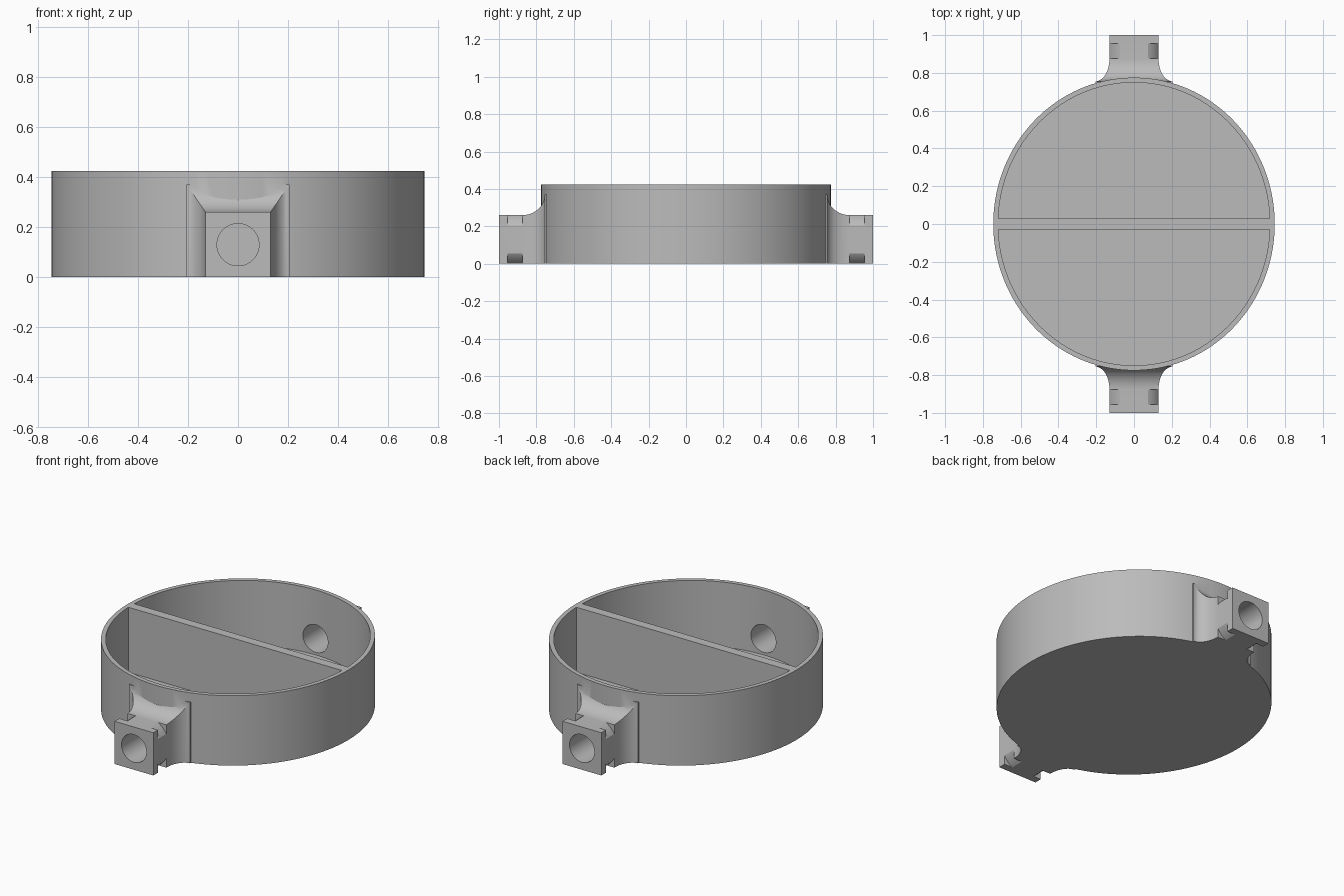
import bpy, bmesh
from math import sin, cos, pi, asin, radians

cube = bpy.data.objects.get("Cube")
if cube:
    bpy.data.objects.remove(cube)

RX, RY, HEIGHT = 0.745, 0.775, 0.425   # outer oval
WALL, FLOOR, DIVIDER = 0.026, 0.03, 0.028
ARM_W, ARM_H = 0.13, 0.26
HOLE_Z = 0.13

grey = bpy.data.materials.new("plain grey")
grey.use_nodes = True
grey.diffuse_color = (0.5, 0.5, 0.5, 1)
grey.node_tree.nodes["Principled BSDF"].inputs["Base Color"].default_value = (0.5, 0.5, 0.5, 1)


def loft(name, rings, loop=False):
    """Skin a list of equal point rings; cap the ends unless they loop."""
    bm = bmesh.new()
    rows = [[bm.verts.new(p) for p in ring] for ring in rings]
    n = len(rows[0])
    pairs = list(zip(rows, rows[1:])) + ([(rows[-1], rows[0])] if loop else [])
    for a, b in pairs:
        for i in range(n):
            j = (i + 1) % n
            bm.faces.new((a[i], a[j], b[j], b[i]))
    if not loop:
        bm.faces.new(rows[0])
        bm.faces.new(rows[-1])
    bmesh.ops.recalc_face_normals(bm, faces=bm.faces)
    mesh = bpy.data.meshes.new(name)
    bm.to_mesh(mesh)
    bm.free()
    mesh.materials.append(grey)
    obj = bpy.data.objects.new(name, mesh)
    bpy.context.collection.objects.link(obj)
    return obj


def prism(name, outline, z0, z1):
    return loft(name, [[(x, y, z) for x, y in outline] for z in (z0, z1)])


def disc(y, r, steps=64):
    return [(r * cos(2 * pi * i / steps), y, HOLE_Z + r * sin(2 * pi * i / steps))
            for i in range(steps)]


def combine(target, tool, operation):
    bpy.context.view_layer.objects.active = target
    mod = target.modifiers.new(operation, 'BOOLEAN')
    mod.operation, mod.solver, mod.object = operation, 'EXACT', tool
    bpy.ops.object.modifier_apply(modifier=mod.name)
    bpy.data.objects.remove(tool)


# Solid oval body
N = 144
oval = [(RX * cos(2 * pi * i / N), RY * sin(2 * pi * i / N)) for i in range(N)]
body = prism("divided_cup", oval, 0, HEIGHT)

# Square lugs that flare into the wall at the sides and top
for s in (-1, 1):
    stations = [(1.0, ARM_W, ARM_H)]
    for i in range(17):
        t = i / 16 * pi / 2
        stations.append((0.875 - 0.12 * sin(t),
                         ARM_W + 0.075 * (1 - cos(t)),
                         ARM_H + 0.11 * (1 - cos(t))))
    stations.append((0.6, stations[-1][1], stations[-1][2]))
    lug = loft("lug", [[(-w, s * y, 0), (w, s * y, 0), (w, s * y, h), (-w, s * y, h)]
                       for y, w, h in stations])
    combine(body, lug, 'UNION')

# Two half-oval compartments, leaving the divider between them
a0 = asin(DIVIDER / (RY - WALL))
for s in (-1, 1):
    arc = [a0 + (pi - 2 * a0) * i / 72 for i in range(73)]
    half = [((RX - WALL) * cos(a), s * (RY - WALL) * sin(a)) for a in arc]
    combine(body, prism("compartment", half, FLOOR, HEIGHT + 0.2), 'DIFFERENCE')

# Lug bores, and round grooves that nick the lug corners
for s in (-1, 1):
    combine(body, loft("bore", [disc(s * 0.4, 0.084), disc(s * 1.1, 0.084)]), 'DIFFERENCE')
    groove = loft("groove", [disc(s * y, r) for y, r in
                             ((0.875, 0.15), (0.955, 0.15), (0.955, 0.25), (0.875, 0.25))],
                  loop=True)
    combine(body, groove, 'DIFFERENCE')

# Smooth curved walls, crisp edges
bpy.ops.object.select_all(action='DESELECT')
body.select_set(True)
bpy.context.view_layer.objects.active = body
bpy.ops.object.shade_smooth_by_angle(angle=radians(25))
